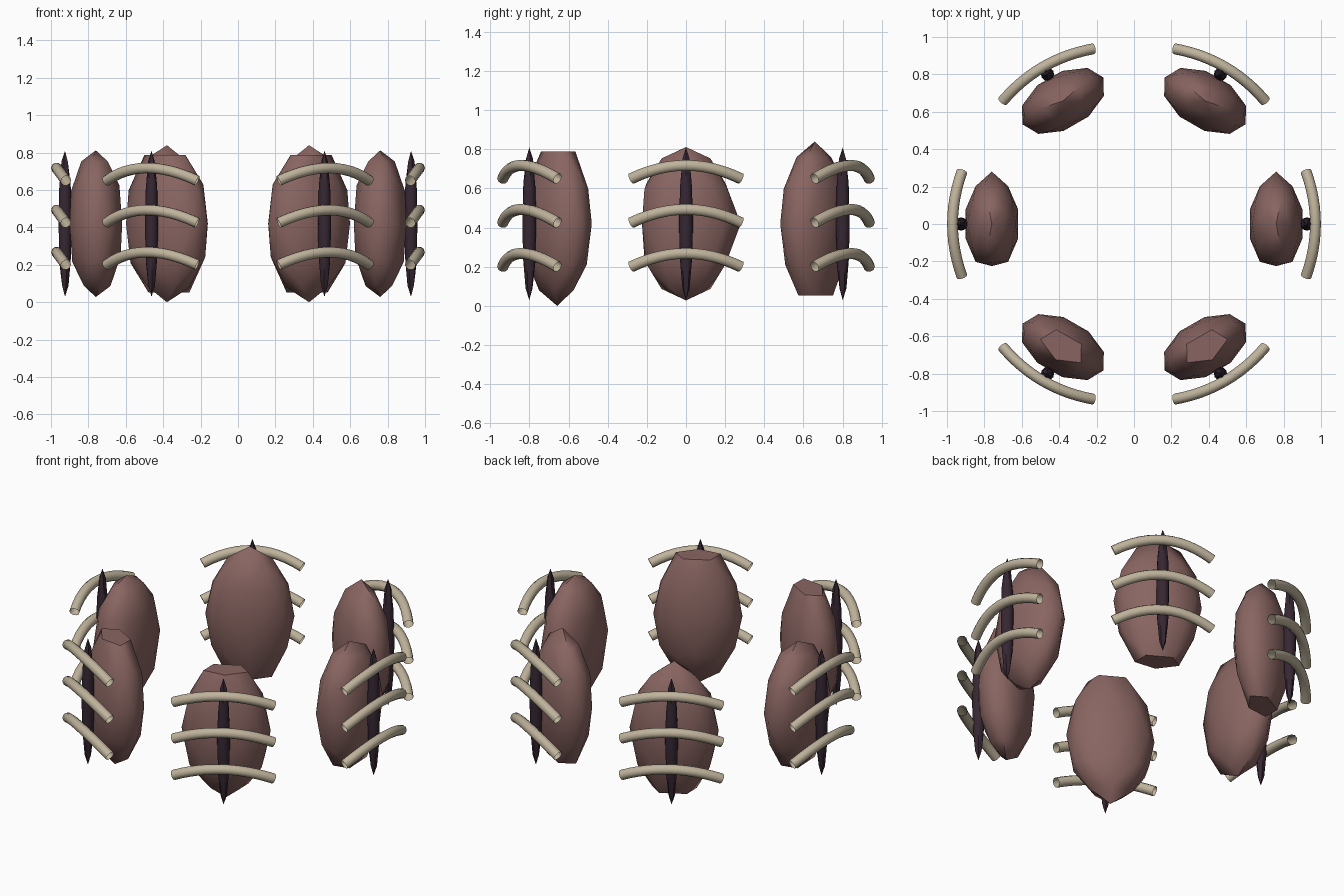
import bpy, bmesh, math
from mathutils import Vector

cube = bpy.data.objects.get("Cube")
if cube:
    bpy.data.objects.remove(cube, do_unlink=True)


def material(name, colour):
    m = bpy.data.materials.new(name)
    m.use_nodes = True
    m.diffuse_color = (*colour, 1)
    m.node_tree.nodes["Principled BSDF"].inputs["Base Color"].default_value = (*colour, 1)
    return m


FLESH = material("dull_red_flesh", (0.25, 0.13, 0.12))
BONE = material("pale_bone", (0.52, 0.45, 0.33))
DARK = material("dark_purple", (0.037, 0.02, 0.032))
MID = 0.42  # height of the middle of every cluster


def place(angle, side, r, t, z):
    """Radial, tangential and height coordinates to world space."""
    c, s = math.cos(angle), math.sin(angle)
    return Vector((side * (r * c - t * s), r * s + t * c, z))


def finish(bm, name, mat, sharp):
    bmesh.ops.recalc_face_normals(bm, faces=bm.faces)
    mesh = bpy.data.meshes.new(name)
    bm.to_mesh(mesh)
    bm.free()
    mesh.materials.append(mat)
    obj = bpy.data.objects.new(name, mesh)
    bpy.context.collection.objects.link(obj)
    bpy.ops.object.select_all(action='DESELECT')
    obj.select_set(True)
    bpy.context.view_layer.objects.active = obj
    bpy.ops.object.shade_smooth_by_angle(angle=math.radians(sharp))


def pod(name, angle, side, tip):
    """Faceted lobe; tip is the end it points to: 1 up, -1 down, 0 sideways."""
    bm = bmesh.new()
    bmesh.ops.create_icosphere(bm, subdivisions=2, radius=1)
    for v in bm.verts:
        x, y, z = v.co
        if tip:
            up = z * tip
            if up < -0.8:
                up = -0.92          # blunt end
            elif up > 0.95:
                up = 1.05           # pointed end
            z = up * tip
        else:
            z *= 0.98
            y = y * 1.12 if y > 0.9 else max(y, -0.9)
        v.co = place(angle, side, 0.76 + 0.148 * x, 0.25 * y, MID + 0.4 * z)
    finish(bm, name, FLESH, 50)


def spine(name, angle, side):
    bm = bmesh.new()
    bmesh.ops.create_icosphere(bm, subdivisions=2, radius=1)
    for v in bm.verts:
        x, y, z = v.co
        v.co = place(angle, side, 0.925 + 0.036 * x, 0.036 * y, MID + 0.39 * z)
    finish(bm, name, DARK, 30)


def rib(name, angle, side, height, steps=12, sides=10, radius=0.029):
    """Open tube swept along a bowed arc."""
    bm = bmesh.new()
    rings = []
    for i in range(steps + 1):
        s = 2 * i / steps - 1
        bow = 1 - s * s
        centre = Vector((0.92 + 0.05 * bow, 0.28 * s, height + 0.068 * bow))
        along = Vector((-0.1 * s, 0.28, -0.136 * s)).normalized()
        out = along.cross(Vector((0, 0, 1))).normalized()
        up = out.cross(along)
        ring = []
        for k in range(sides):
            a = math.tau * k / sides
            p = centre + radius * (out * math.cos(a) + up * math.sin(a))
            ring.append(bm.verts.new(place(angle, side, *p)))
        rings.append(ring)
    for a, b in zip(rings, rings[1:]):
        for k in range(sides):
            n = (k + 1) % sides
            bm.faces.new((a[k], a[n], b[n], b[k]))
    finish(bm, name, BONE, 45)


# Six clusters in a ring, mirrored left and right
for side, hand in ((1, "left"), (-1, "right")):
    for label, degrees, tip in (("front", -60, -1), ("middle", 0, 0), ("back", 60, 1)):
        angle = math.radians(degrees)
        prefix = f"{label}_{hand}"
        pod(f"{prefix}_pod", angle, side, tip)
        spine(f"{prefix}_spine", angle, side)
        for i, level in enumerate(("lower", "centre", "upper")):
            rib(f"{prefix}_{level}_rib", angle, side, 0.2 + 0.225 * i)
